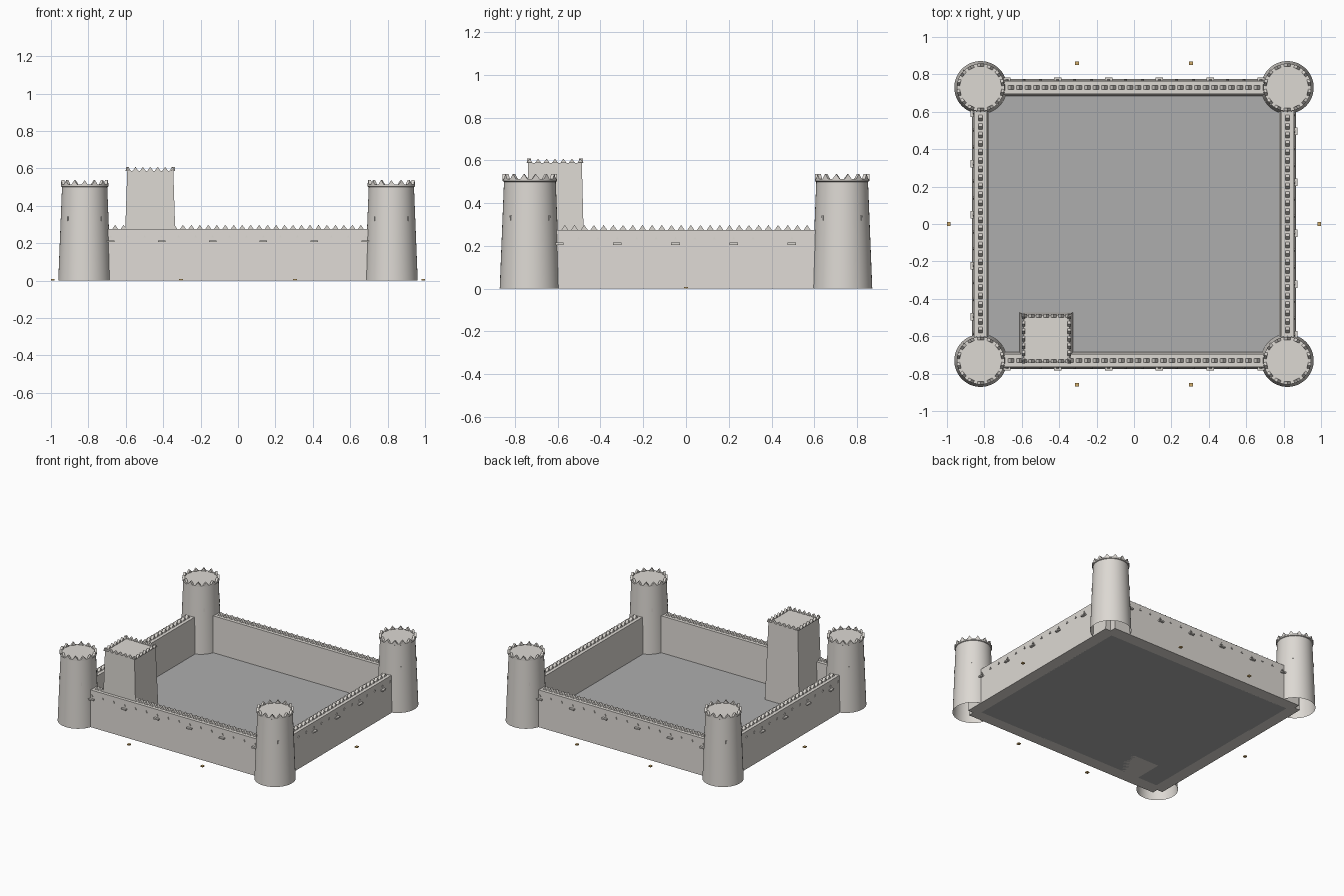
import bpy, bmesh, math
from mathutils import Matrix, Vector

if "Cube" in bpy.data.objects:
    bpy.data.objects.remove(bpy.data.objects["Cube"])


def material(name, rgb):
    m = bpy.data.materials.new(name)
    m.diffuse_color = (*rgb, 1)
    m.use_nodes = True
    m.node_tree.nodes["Principled BSDF"].inputs["Base Color"].default_value = m.diffuse_color
    return m


STONE = material("pale_stone", (0.72, 0.69, 0.65))
EARTH = material("courtyard_grey", (0.42, 0.42, 0.42))
AMBER = material("amber", (0.65, 0.42, 0.15))
TX, TY, WALL_H, TOWER_H, STEP = 0.82, 0.73, 0.275, 0.5, 0.272


def finish(bm, name, mat, smooth=False):
    bmesh.ops.recalc_face_normals(bm, faces=bm.faces)
    me = bpy.data.meshes.new(name)
    bm.to_mesh(me)
    bm.free()
    me.materials.append(mat)
    ob = bpy.data.objects.new(name, me)
    bpy.context.collection.objects.link(ob)
    if smooth:
        bpy.ops.object.select_all(action='DESELECT')
        ob.select_set(True)
        bpy.context.view_layer.objects.active = ob
        bpy.ops.object.shade_smooth_by_angle(angle=math.radians(35))
    return ob


def loft(bm, a, b, mtx):
    """Closed solid between two matching polygons."""
    va = [bm.verts.new(mtx @ Vector(p)) for p in a]
    vb = [bm.verts.new(mtx @ Vector(p)) for p in b]
    n = len(va)
    bm.faces.new(va)
    bm.faces.new(vb)
    for i in range(n):
        bm.faces.new((va[i], va[(i + 1) % n], vb[(i + 1) % n], vb[i]))


def box(bm, x0, x1, y0, y1, z0, z1, mtx=Matrix()):
    ring = [(x0, y0), (x1, y0), (x1, y1), (x0, y1)]
    loft(bm, [(*p, z0) for p in ring], [(*p, z1) for p in ring], mtx)


def spike(bm, u, v, z, w, h, t, mtx=Matrix()):
    """Triangular prism: width w along x, height h, thickness t along y."""
    tri = [(u - w / 2, z), (u + w / 2, z), (u, z + h)]
    loft(bm, [(x, v - t / 2, k) for x, k in tri], [(x, v + t / 2, k) for x, k in tri], mtx)


def turn(a):
    return Matrix.Rotation(a, 4, 'Z')


# curtain walls with merlons, triangular loops and brackets
for i, side in enumerate(("front", "right", "back", "left")):
    rot = turn(i * math.pi / 2)
    d, half = (TY, TX) if i % 2 == 0 else (TX, TY)
    clear = half - 0.128
    bm = bmesh.new()
    prof = [(-d - 0.045, 0), (-d + 0.045, 0), (-d + 0.035, WALL_H), (-d - 0.035, WALL_H)]
    loft(bm, [(-half, y, z) for y, z in prof], [(half, y, z) for y, z in prof], rot)
    finish(bm, side + "_wall", STONE)

    bm = bmesh.new()
    n = int(2 * clear / 0.0453)
    for k in range(n):
        spike(bm, (k - (n - 1) / 2) * 0.0453, -d, WALL_H, 0.032, 0.023, 0.022, rot)
    finish(bm, side + "_wall_merlons", STONE)

    start = -0.68 if i % 2 == 0 else -0.593
    bm = bmesh.new()
    for k in range(6):
        u = start + k * STEP
        if u < clear + 0.02:
            box(bm, u - 0.02, u + 0.02, -d - 0.054, -d - 0.03, 0.205, 0.215, rot)
    finish(bm, side + "_wall_brackets", STONE)

    bm = bmesh.new()
    for k in range(16):
        u = start + k * STEP / 3
        if u < clear + 0.01:
            spike(bm, u, -d - 0.035, 0.229, 0.016, 0.015, 0.014, rot)
    finish(bm, side + "_wall_loops", STONE)

# round corner towers, open underneath
SEG = 48
for sx in (-1, 1):
    for sy in (-1, 1):
        name = ("front" if sy < 0 else "back") + ("_left" if sx < 0 else "_right") + "_tower"
        at = Matrix.Translation((sx * TX, sy * TY, 0))
        bm = bmesh.new()
        rings = []
        for r, z in ((0.141, 0), (0.121, TOWER_H), (0.127, TOWER_H + 0.003), (0.127, TOWER_H + 0.013)):
            rings.append([bm.verts.new(at @ Vector((r * math.cos(2 * math.pi * s / SEG),
                                                    r * math.sin(2 * math.pi * s / SEG), z)))
                          for s in range(SEG)])
        for lo, hi in zip(rings, rings[1:]):
            for s in range(SEG):
                t = (s + 1) % SEG
                bm.faces.new((lo[s], lo[t], hi[t], hi[s]))
        bm.faces.new(rings[-1])
        finish(bm, name, STONE, True)

        bm = bmesh.new()
        for k in range(14):
            spike(bm, 0, -0.119, TOWER_H + 0.013, 0.034, 0.024, 0.016,
                  at @ turn(2 * math.pi * k / 14))
        finish(bm, name + "_merlons", STONE)

        bm = bmesh.new()
        for k in range(4):
            box(bm, -0.004, 0.004, -0.132, -0.12, 0.318, 0.342,
                at @ turn(math.pi / 4 + k * math.pi / 2))
        finish(bm, name + "_slits", STONE)

# square keep on the front wall
bm = bmesh.new()
loft(bm, [(-0.612, -0.745, 0), (-0.327, -0.745, 0), (-0.327, -0.472, 0), (-0.612, -0.472, 0)],
     [(-0.592, -0.738, 0.587), (-0.346, -0.738, 0.587), (-0.346, -0.487, 0.587), (-0.592, -0.487, 0.587)],
     Matrix())
finish(bm, "keep", STONE)
bm = bmesh.new()
mid = Matrix.Translation((-0.469, -0.6125, 0))
for i in range(4):
    for k in range(7):
        spike(bm, (k - 3) * 0.0395, -0.122, 0.587, 0.03, 0.021, 0.018, mid @ turn(i * math.pi / 2))
finish(bm, "keep_merlons", STONE)

# courtyard floor
bm = bmesh.new()
box(bm, -TX + 0.04, TX - 0.04, -TY + 0.04, TY - 0.04, 0, 0.003)
finish(bm, "courtyard_floor", EARTH)

# small marker blocks around the castle
for i, (x, y) in enumerate([(-0.99, 0), (0.99, 0)] + [(a * 0.305, b * 0.86) for a in (-1, 1) for b in (-1, 1)]):
    bm = bmesh.new()
    box(bm, x - 0.01, x + 0.01, y - 0.01, y + 0.01, 0, 0.008)
    finish(bm, f"marker_block_{i + 1}", AMBER)
